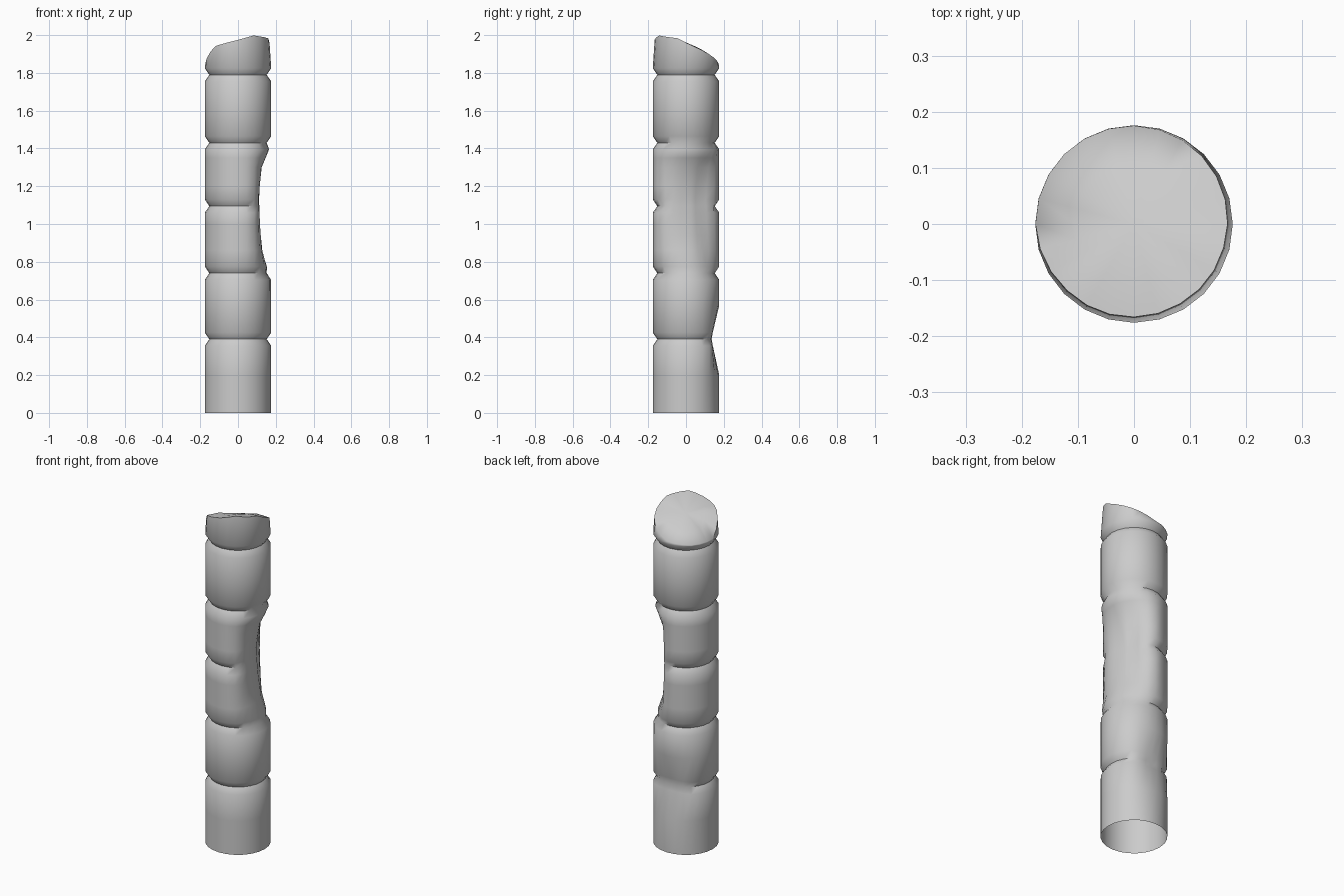
import bpy, bmesh
from math import sin, cos, radians

if "Cube" in bpy.data.objects:
    bpy.data.objects.remove(bpy.data.objects["Cube"])

N = 24
R = 0.176
JOINTS = [0.39, 0.74, 1.095, 1.43, 1.79]


def lerp(table, t):
    for (a, va), (b, vb) in zip(table, table[1:]):
        if a <= t <= b:
            return va + (vb - va) * (t - a) / (b - a)
    return table[0][1] if t < table[0][0] else table[-1][1]


# Large worn hollow on the right: remaining radius by angle, strength by height
HOLLOW = [(-65, .18), (-45, .152), (-22, .115), (0, .099), (22, .096),
          (45, .099), (67, .13), (85, .18)]
HOLLOW_Z = [(.70, 0), (.86, .65), (1.0, .87), (1.15, 1), (1.30, .7), (1.38, .2), (1.44, 0)]
# Small chip at the back of the lowest joint
CHIP = [(45, 0), (70, .8), (90, 1), (110, .8), (140, 0)]
CHIP_Z = [(.20, 0), (.41, .046), (.47, 0)]
# Height of the broken rim by angle
RIM = [(0, 1.96), (22, 1.93), (45, 1.90), (70, 1.865), (90, 1.84), (135, 1.83), (180, 1.835),
       (222, 1.94), (270, 1.975), (300, 1.998), (345, 1.983), (360, 1.96)]


def radius(base, deg, z):
    d = deg - 360 if deg > 180 else deg
    r = base
    s = lerp(HOLLOW_Z, z)
    if s > 0:
        r = min(r, R - (R - lerp(HOLLOW, d)) * s)
    c = lerp(CHIP, d) * lerp(CHIP_Z, z)
    return min(r, R - c)


# Stacked drums with V-shaped joints
levels = [(0, R), (.2, R)]
for j in JOINTS:
    levels += [(j - .035, R), (j, .152), (j + .035, R)]
levels += [(z, R) for z in (.57, .86, .94, 1.0, 1.2, 1.30, 1.35, 1.6)]
levels.sort()

bm = bmesh.new()
angles = [360 * i / N for i in range(N)]


def ring(rad, height):
    out = []
    for a in angles:
        z = height(a)
        r = rad(a, z)
        out.append(bm.verts.new((r * cos(radians(a)), r * sin(radians(a)), z)))
    return out


rings = [ring(lambda a, z, b=b: radius(b, a, z), lambda a, h=h: h) for h, b in levels]
# Broken sloping top
rings.append(ring(lambda a, z: R * (1 - .4 * max(0, z - 1.83)), lambda a: lerp(RIM, a)))
rings.append(ring(lambda a, z: R * .6, lambda a: .55 * lerp(RIM, a) + .45 * 1.935 + .012))
for lo, hi in zip(rings, rings[1:]):
    for i in range(N):
        k = (i + 1) % N
        bm.faces.new((lo[i], lo[k], hi[k], hi[i]))
centre = bm.verts.new((0, 0, 1.94))
for i in range(N):
    bm.faces.new((rings[-1][i], rings[-1][(i + 1) % N], centre))

mesh = bpy.data.meshes.new("broken_column")
bm.to_mesh(mesh)
bm.free()
column = bpy.data.objects.new("broken_column", mesh)
bpy.context.collection.objects.link(column)
bpy.context.view_layer.objects.active = column
column.select_set(True)
bpy.ops.object.shade_smooth_by_angle(angle=radians(58))
